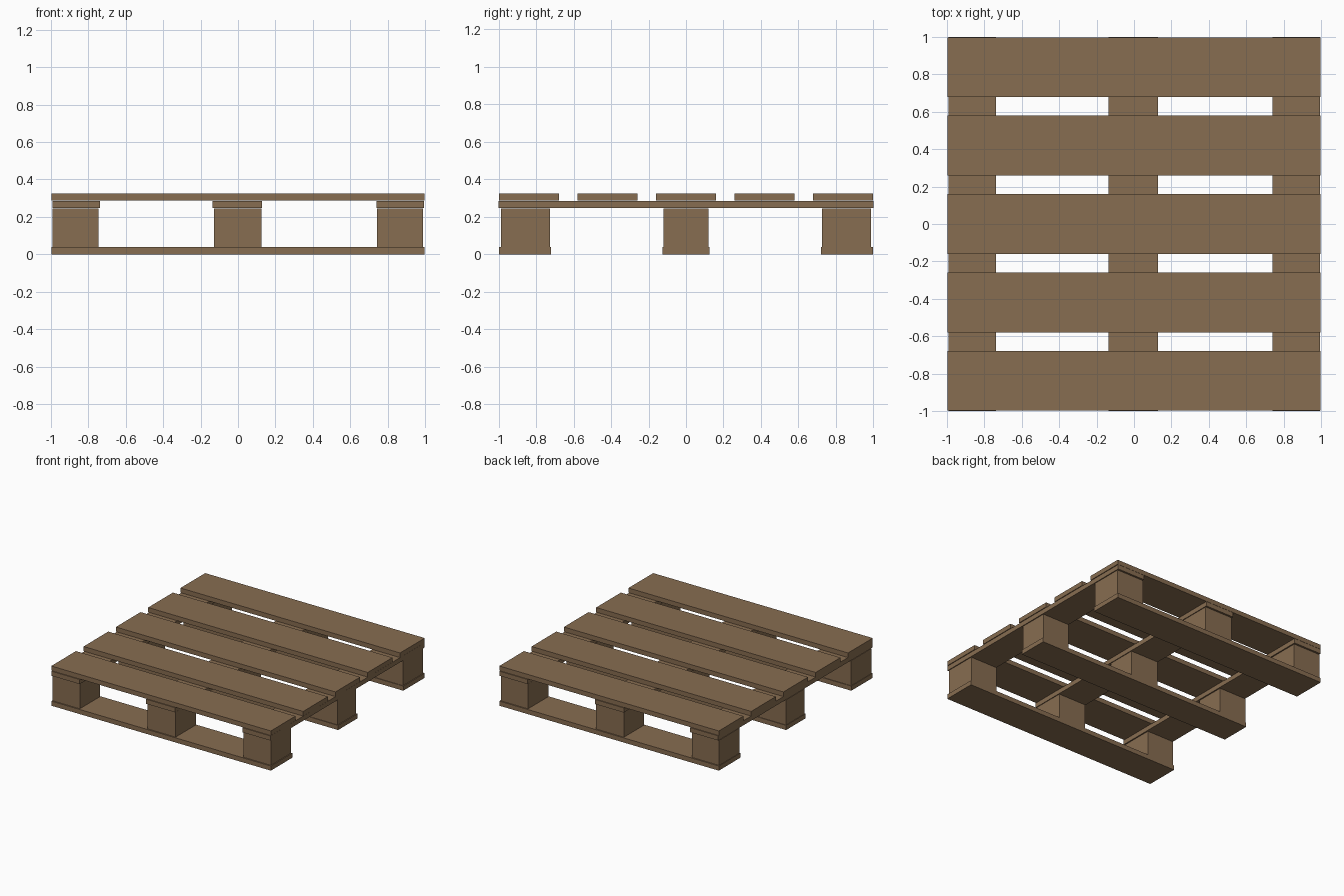
import bpy

if "Cube" in bpy.data.objects:
    bpy.data.objects.remove(bpy.data.objects["Cube"])

wood = bpy.data.materials.new("brown_wood")
wood.diffuse_color = (0.245, 0.153, 0.082, 1)
wood.use_nodes = True
wood.node_tree.nodes["Principled BSDF"].inputs["Base Color"].default_value = wood.diffuse_color


def box(name, x, y, z):
    """Box from (min, max) ranges on each axis."""
    verts = [(a, b, c) for a in x for b in y for c in z]
    faces = [(0, 1, 3, 2), (4, 6, 7, 5), (0, 4, 5, 1),
             (2, 3, 7, 6), (0, 2, 6, 4), (1, 5, 7, 3)]
    mesh = bpy.data.meshes.new(name)
    mesh.from_pydata(verts, [], faces)
    mesh.materials.append(wood)
    obj = bpy.data.objects.new(name, mesh)
    bpy.context.collection.objects.link(obj)


full = (-0.997, 0.997)

# Five deck boards across the top
for i in range(5):
    y = (i - 2) * 0.419
    box(f"deck_board_{i + 1}", full, (y - 0.16, y + 0.16), (0.288, 0.326))

# Three stringer boards running front to back under the deck
stringers = [(-0.993, -0.738), (-0.135, 0.128), (0.741, 0.994)]
for i, x in enumerate(stringers):
    box(f"stringer_board_{i + 1}", x, (-1, 1), (0.247, 0.285))

# Three skid boards running left to right on the ground
skids = [(-0.998, -0.72), (-0.125, 0.125), (0.72, 0.998)]
for i, y in enumerate(skids):
    box(f"skid_board_{i + 1}", full, y, (0, 0.038))

# Nine spacer blocks between skids and stringers
block_x = [(-0.993, -0.745), (-0.128, 0.125), (0.743, 0.99)]
block_y = [(-0.988, -0.725), (-0.12, 0.12), (0.725, 0.988)]
for i, x in enumerate(block_x):
    for j, y in enumerate(block_y):
        box(f"spacer_block_{i + 1}_{j + 1}", x, y, (0.038, 0.244))
